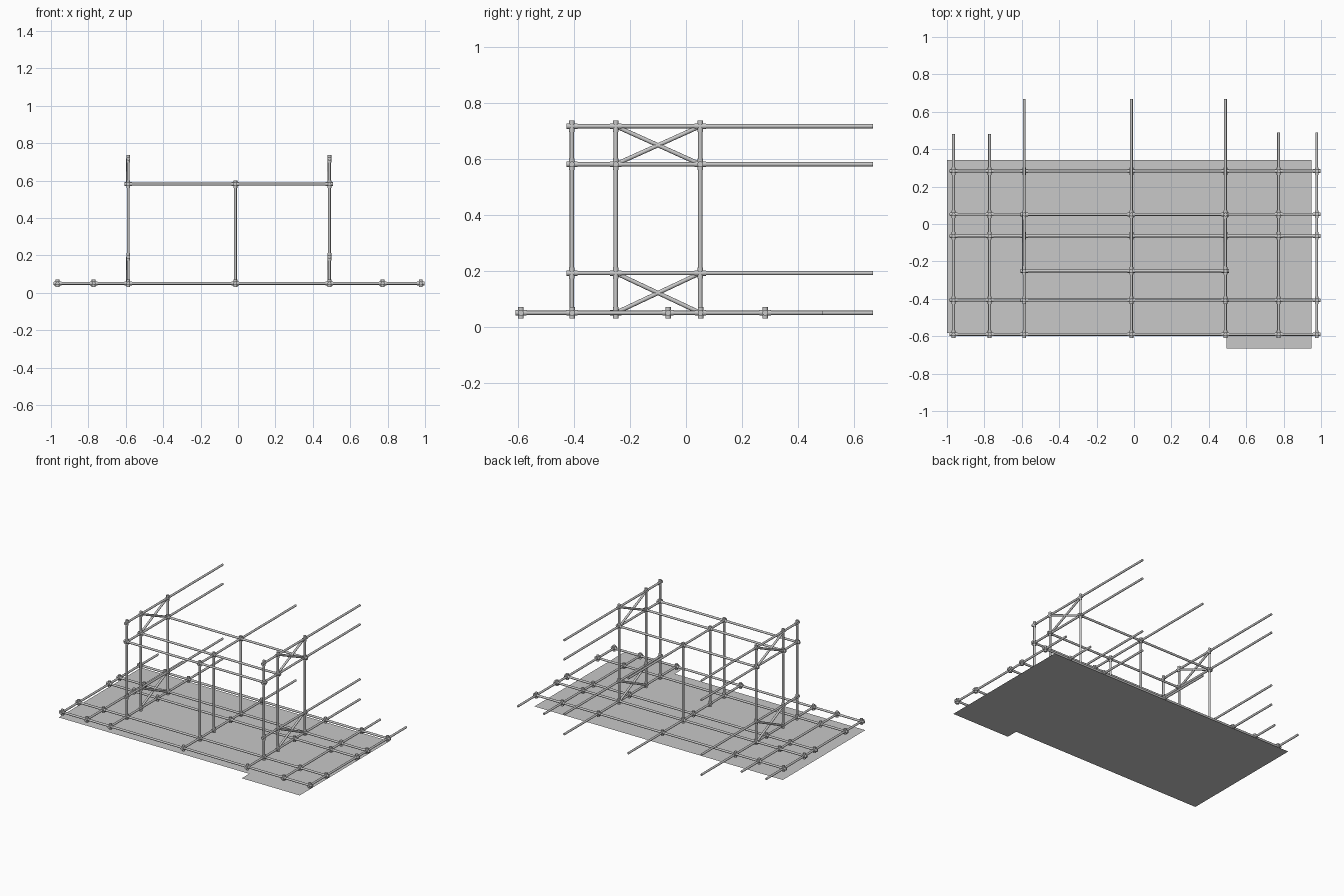
import bpy, bmesh, math
from mathutils import Vector

if "Cube" in bpy.data.objects:
    bpy.data.objects.remove(bpy.data.objects["Cube"])

R, RC, H = 0.0075, 0.010, 0.02   # pipe radius, coupler radius, coupler half length
POST_X = (-0.587, -0.014, 0.489)
POST_Y = (-0.408, -0.251, 0.051)
LEDGER_Y = (-0.59, -0.407, -0.064, 0.052, 0.283)
BASE_X = {-0.965: 0.48, -0.772: 0.48, POST_X[0]: 0.668, POST_X[1]: 0.668,
          POST_X[2]: 0.668, 0.773: 0.49, 0.977: 0.49}   # x -> back end
Z0, Z1, Z2, Z3 = 0.05, 0.192, 0.581, 0.717

steel = bpy.data.materials.new("grey steel")
steel.diffuse_color = (0.58, 0.58, 0.58, 1)
steel.use_nodes = True
steel.node_tree.nodes["Principled BSDF"].inputs["Base Color"].default_value = steel.diffuse_color


def tube(bm, a, b, r=R, sides=12):
    """Capped cylinder from a to b."""
    a, b = Vector(a), Vector(b)
    d = b - a
    m = d.to_track_quat('Z', 'Y').to_matrix().to_4x4()
    m.translation = (a + b) / 2
    bmesh.ops.create_cone(bm, cap_ends=True, segments=sides, radius1=r,
                          radius2=r, depth=d.length, matrix=m)


def finish(name, bm, smooth=True):
    me = bpy.data.meshes.new(name)
    bm.to_mesh(me)
    bm.free()
    me.materials.append(steel)
    ob = bpy.data.objects.new(name, me)
    bpy.context.collection.objects.link(ob)
    if smooth:
        bpy.ops.object.select_all(action='DESELECT')
        ob.select_set(True)
        bpy.context.view_layer.objects.active = ob
        bpy.ops.object.shade_smooth_by_angle(angle=math.radians(40))


def pipes(name, segments):
    bm = bmesh.new()
    for a, b in segments:
        tube(bm, a, b)
    finish(name, bm)


# Thin ground sheet with a tab at the front right
bm = bmesh.new()
outline = [(-1, -0.582), (0.495, -0.582), (0.495, -0.665), (0.95, -0.665),
           (0.95, 0.343), (-1, 0.343)]
bm.faces.new([bm.verts.new((x, y, 0)) for x, y in outline])
finish("ground_sheet", bm, smooth=False)

# Base grid
pipes("base_cross_pipes", [((-0.987, y, Z0), (0.998, y, Z0)) for y in LEDGER_Y])
pipes("base_long_pipes", [((x, -0.608, Z0), (x, end, Z0)) for x, end in BASE_X.items()])

# Posts: the middle row is shorter
side_x = (POST_X[0], POST_X[2])
pipes("posts", [((x, y, Z0 - H), (x, y, (Z3 if x in side_x else Z2) + H))
                for x in POST_X for y in POST_Y])

# Upper rails
pipes("upper_cross_rails", [((POST_X[0] - H, y, Z2), (POST_X[2] + H, y, Z2)) for y in POST_Y])
rails = [(x, z) for x in side_x for z in (Z1, Z2, Z3)] + [(POST_X[1], Z2)]
pipes("long_rails", [((x, POST_Y[0] - H, z), (x, 0.668, z)) for x, z in rails])

# X braces on both sides
braces = []
for x in side_x:
    for lo, hi in ((Z0, Z1), (Z2, Z3)):
        for a, b in ((lo, hi), (hi, lo)):
            braces.append(((x - 0.003, POST_Y[1], a), (x - 0.003, POST_Y[2], b)))
pipes("x_braces", braces)

# Couplers: short sleeves along each pipe direction at every joint
bm = bmesh.new()


def coupler(p, axes):
    for axis in axes:
        d = Vector([H if c == axis else 0 for c in "xyz"])
        tube(bm, Vector(p) - d, Vector(p) + d, RC)


for x in BASE_X:
    for y in LEDGER_Y:
        coupler((x, y, Z0), "xyz")
for y in POST_Y:
    for x in POST_X:
        coupler((x, y, Z2), "xyz")
    for x in side_x:
        for z in (Z1, Z3):
            coupler((x, y, z), "yz")
for x in POST_X:
    coupler((x, POST_Y[1], Z0), "yz")
finish("couplers", bm)
